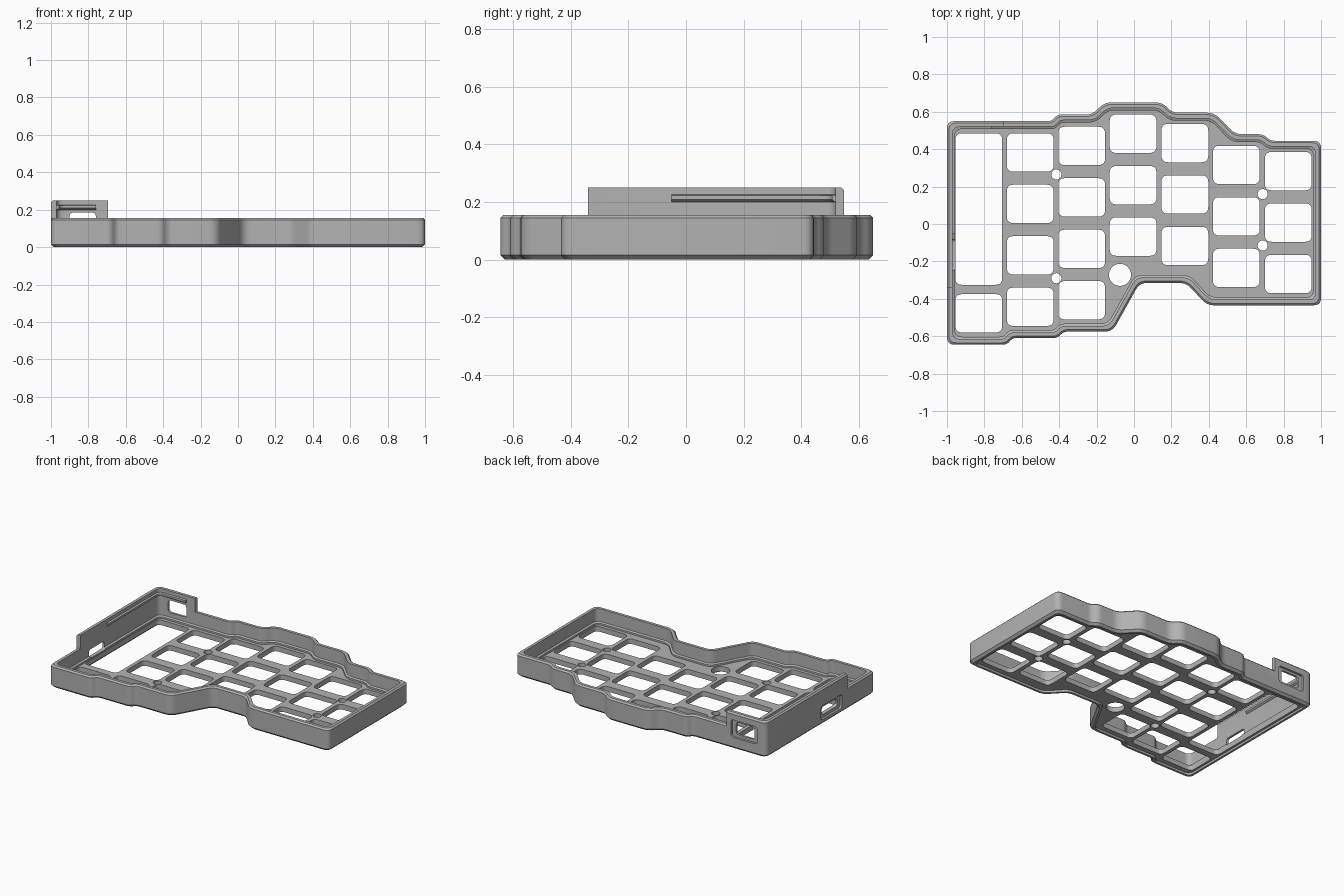
import bpy
import bmesh
import math
from mathutils import Vector

cube = bpy.data.objects.get("Cube")
if cube:
    bpy.data.objects.remove(cube, do_unlink=True)

grey = bpy.data.materials.new("matte_grey")
grey.use_nodes = True
grey.diffuse_color = (0.45, 0.45, 0.45, 1)
grey.node_tree.nodes["Principled BSDF"].inputs["Base Color"].default_value = (0.45, 0.45, 0.45, 1)


def fillet(points, r, closed=True, seg=5):
    """Round the corners of a 2D path."""
    pts = [Vector(p) for p in points]
    out = []
    n = len(pts)
    for i, p in enumerate(pts):
        if not closed and i in (0, n - 1):
            out.append(p)
            continue
        a, b = pts[i - 1] - p, pts[(i + 1) % n] - p
        d = min(r, 0.45 * a.length, 0.45 * b.length)
        s, e = p + a.normalized() * d, p + b.normalized() * d
        for k in range(seg + 1):
            t = k / seg
            out.append(s * (1 - t) ** 2 + p * 2 * t * (1 - t) + e * t * t)
    return out


def inset(points, o):
    """Offset a clockwise outline inward with mitred corners."""
    pts = [Vector(p) for p in points]
    out = []
    for i, p in enumerate(pts):
        d1 = (p - pts[i - 1]).normalized()
        d2 = (pts[(i + 1) % len(pts)] - p).normalized()
        n1, n2 = Vector((d1.y, -d1.x)), Vector((d2.y, -d2.x))
        out.append(p + (n1 + n2) * (o / (1 + n1.dot(n2))))
    return out


def loft(name, rings, wrap_rings=True, closed=True):
    """Bridge equal rings into a solid; cap whatever is not wrapped."""
    bm = bmesh.new()
    vs = [[bm.verts.new(p) for p in ring] for ring in rings]
    m, n = len(vs), len(vs[0])
    for i in range(m if wrap_rings else m - 1):
        for j in range(n if closed else n - 1):
            k, l = (i + 1) % m, (j + 1) % n
            bm.faces.new((vs[i][j], vs[i][l], vs[k][l], vs[k][j]))
    if not wrap_rings:
        bm.faces.new(vs[0])
        bm.faces.new(vs[-1])
    if not closed:
        bm.faces.new([r[0] for r in vs])
        bm.faces.new([r[-1] for r in vs])
    bmesh.ops.recalc_face_normals(bm, faces=bm.faces)
    mesh = bpy.data.meshes.new(name)
    bm.to_mesh(mesh)
    bm.free()
    mesh.materials.append(grey)
    ob = bpy.data.objects.new(name, mesh)
    bpy.context.collection.objects.link(ob)
    return ob


def activate(ob):
    bpy.ops.object.select_all(action='DESELECT')
    ob.select_set(True)
    bpy.context.view_layer.objects.active = ob


def at(points, z):
    return [(p.x, p.y, z) for p in points]


def rect(x0, x1, y0, y1):
    return [(x0, y0), (x0, y1), (x1, y1), (x1, y0)]


# Stepped case outline, clockwise from the back right corner
outline = [(-1, .55), (-.44, .55), (-.41, .585), (-.22, .585), (-.16, .65), (.15, .65),
           (.205, .595), (.43, .595), (.54, .48), (.69, .48), (.73, .445), (1, .445),
           (1, -.435), (.39, -.435), (.28, -.315), (.03, -.315), (-.115, -.575),
           (-.375, -.575), (-.41, -.61), (-.65, -.61), (-.68, -.645), (-1, -.645)]

# Perimeter frame with chamfered edges and an inner ledge
profile = [(.015, 0), (0, .015), (0, .145), (.01, .155), (.03, .155), (.03, .068),
           (.042, .062), (.042, .015), (.03, .015), (.03, 0)]
frame = loft("case_frame", [at(fillet(inset(outline, o), .04), z) for o, z in profile])


# Raised corner wall and the snap ridge inside it
def corner_sweep(name, section, y_end, x_end):
    rings = []
    for o, z in section:
        path = [(-1 + o, y_end), (-1 + o, .55 - o), (x_end, .55 - o)]
        rings.append(at(fillet(path, .04, closed=False), z))
    return loft(name, rings, closed=False)


wall = corner_sweep("raised_corner_wall",
                    [(0, .145), (0, .24), (.01, .25), (.03, .25), (.03, .145)], -.34, -.695)
ridge = corner_sweep("snap_ridge",
                     [(.028, .198), (.042, .208), (.042, .222), (.028, .226)], -.05, -.76)


# Port windows: a shallow outer recess and a smaller through opening
def cut(box, place, depth):
    loop = fillet(rect(*box), .02)
    cutter = loft("port_cutter", [[place(p, d) for p in loop] for d in (-.05, depth)],
                  wrap_rings=False)
    cutter.hide_render = True
    for target in (frame, wall):
        activate(target)
        mod = target.modifiers.new("port", 'BOOLEAN')
        mod.operation = 'DIFFERENCE'
        mod.solver = 'EXACT'
        mod.object = cutter
        bpy.ops.object.modifier_apply(modifier=mod.name)
    bpy.data.objects.remove(cutter, do_unlink=True)


def on_back(p, d):
    return (p.x, .55 - d, p.y)


def on_side(p, d):
    return (-1 + d, p.x, p.y)


cut((-.93, -.73, .08, .2), on_back, .015)
cut((-.9, -.76, .1, .185), on_back, .06)
cut((-.28, -.05, .035, .13), on_side, .015)
cut((-.25, -.08, .056, .11), on_side, .06)

# Key plate: filled outline with key openings and round holes
loops = [fillet(inset(outline, .028), .04)]
openings = [(-.955, -.705, -.325, .485), (-.955, -.705, -.58, -.375)]
columns = [(-.68, .485, 4), (-.405, .52, 4), (-.13, .585, 3),
           (.147, .535, 3), (.422, .418, 3), (.7, .385, 3)]
for x, top, count in columns:
    for row in range(count):
        y = top - .275 * row
        openings.append((x, x + .25, y - .205, y))
loops += [fillet(rect(*o), .035) for o in openings]
holes = [(-.415, .265, .027), (-.415, -.29, .027), (.688, .16, .027),
         (.688, -.115, .027), (-.075, -.272, .059)]
for x, y, r in holes:
    angles = [math.tau * k / 32 for k in range(32)]
    loops.append([Vector((x + r * math.cos(a), y + r * math.sin(a))) for a in angles])

curve = bpy.data.curves.new("key_plate", 'CURVE')
curve.dimensions = '2D'
curve.fill_mode = 'BOTH'
curve.extrude = .0175
for loop in loops:
    spline = curve.splines.new('POLY')
    spline.points.add(len(loop) - 1)
    for point, p in zip(spline.points, loop):
        point.co = (p.x, p.y, 0, 1)
    spline.use_cyclic_u = True
curve.materials.append(grey)
plate = bpy.data.objects.new("key_plate", curve)
plate.location.z = .0325
bpy.context.collection.objects.link(plate)
activate(plate)
bpy.ops.object.convert(target='MESH')
plate = bpy.context.view_layer.objects.active

for ob in (frame, wall, ridge, plate):
    activate(ob)
    bpy.ops.object.shade_smooth_by_angle(angle=math.radians(30))
